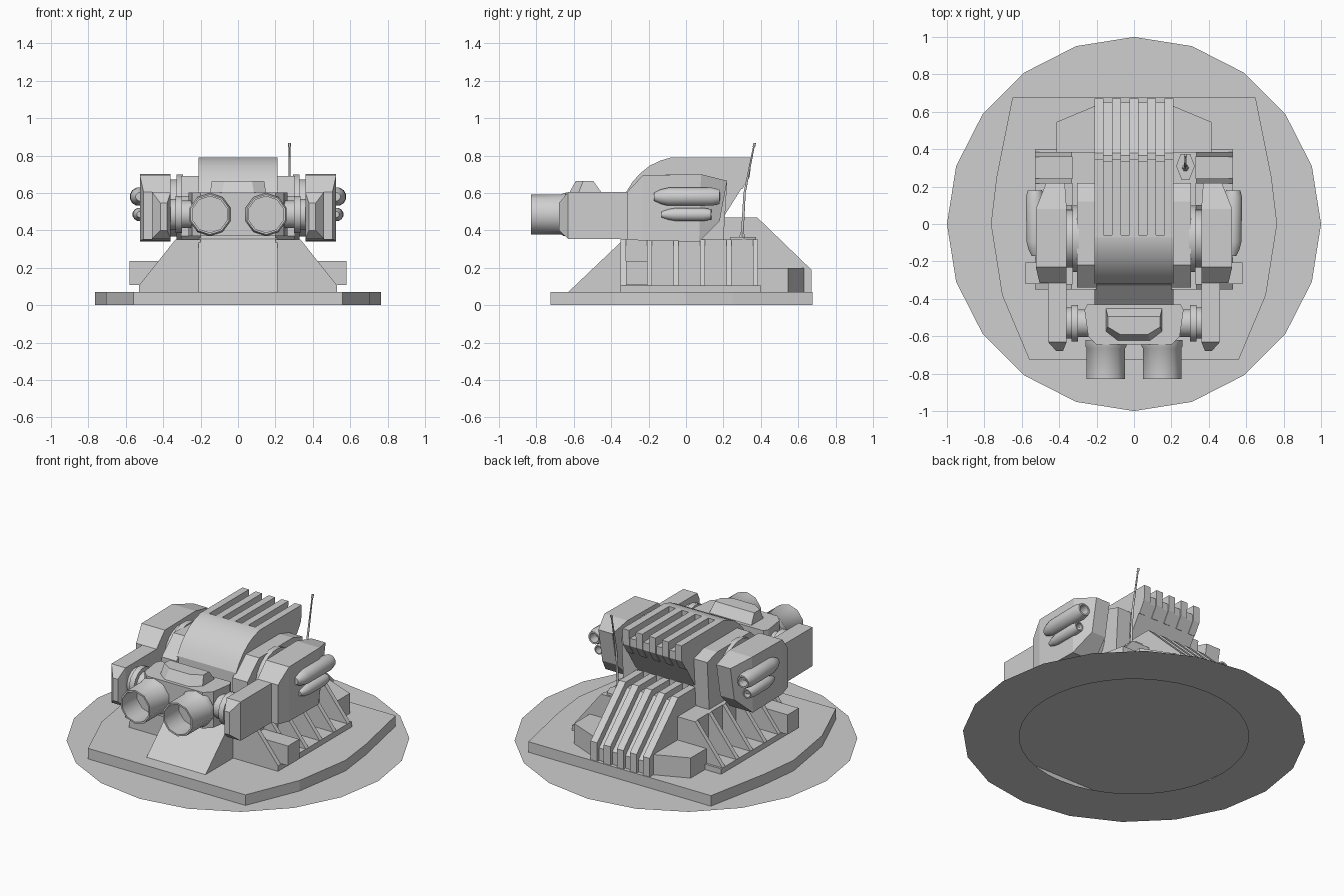
import bpy, bmesh, math
from mathutils import Vector

if "Cube" in bpy.data.objects:
    bpy.data.objects.remove(bpy.data.objects["Cube"])

grey = bpy.data.materials.new("plain_grey")
grey.diffuse_color = (0.62, 0.62, 0.62, 1)
grey.use_nodes = True
grey.node_tree.nodes["Principled BSDF"].inputs["Base Color"].default_value = grey.diffuse_color


def build(name, verts, faces, mirror=False, smooth=0):
    bm = bmesh.new()
    vs = [bm.verts.new(v) for v in verts]
    for f in faces:
        bm.faces.new([vs[i] for i in f])
    bmesh.ops.remove_doubles(bm, verts=bm.verts, dist=1e-5)
    bmesh.ops.recalc_face_normals(bm, faces=bm.faces)
    me = bpy.data.meshes.new(name)
    bm.to_mesh(me)
    bm.free()
    me.materials.append(grey)
    ob = bpy.data.objects.new(name, me)
    bpy.context.collection.objects.link(ob)
    if smooth:
        bpy.ops.object.select_all(action='DESELECT')
        bpy.context.view_layer.objects.active = ob
        ob.select_set(True)
        bpy.ops.object.shade_smooth_by_angle(angle=math.radians(smooth))
    if mirror:
        ob.modifiers.new("mirror", 'MIRROR').use_mirror_merge = False
    return ob


def skin(name, rings, first_cap=True, last_cap=True, **kw):
    """Join equal rings of points into a solid."""
    n = len(rings[0])
    faces = [(k * n + i, k * n + (i + 1) % n, (k + 1) * n + (i + 1) % n, (k + 1) * n + i)
             for k in range(len(rings) - 1) for i in range(n)]
    last = (len(rings) - 1) * n
    if first_cap:
        faces.append(tuple(range(n)))
    if last_cap:
        faces.append(tuple(range(last, last + n)))
    return build(name, [p for r in rings for p in r], faces, **kw)


def side_prism(name, pts, x0, x1, **kw):
    return skin(name, [[(x, y, z) for y, z in pts] for x in (x0, x1)], **kw)


def plan_prism(name, pts, z0, z1, **kw):
    return skin(name, [[(x, y, z) for x, y in pts] for z in (z0, z1)], **kw)


def front_prism(name, pts, y0, y1, **kw):
    return skin(name, [[(x, y, z) for x, z in pts] for y in (y0, y1)], **kw)


def box(name, x0, x1, y0, y1, z0, z1, **kw):
    return plan_prism(name, [(x0, y0), (x1, y0), (x1, y1), (x0, y1)], z0, z1, **kw)


def loft(name, sections, **kw):
    """Rectangles (y at bottom, y at top, x0, x1, z0, z1) joined along y."""
    return skin(name, [[(a, yb, c), (b, yb, c), (b, yt, d), (a, yt, d)]
                       for yb, yt, a, b, c, d in sections], **kw)


def lathe(name, profile, start, direction, sides, **kw):
    """Profile of (distance, radius) turned about a direction."""
    d = Vector(direction).normalized()
    u = d.cross(Vector((0, 0, 1)) if abs(d.z) < 0.7 else Vector((1, 0, 0))).normalized()
    w = d.cross(u)
    rings = []
    for t, r in profile:
        angles = [2 * math.pi * (i + 0.5) / sides for i in range(sides)]
        rings.append([Vector(start) + d * t + (u * math.cos(a) + w * math.sin(a)) * r
                      for a in angles])
    return skin(name, rings, **kw)


# Ground ring and hollow base plate
skin("ground_ring", [[(r * math.sin(i * math.pi / 20), r * math.cos(i * math.pi / 20), 0)
                      if r < 0.9 else
                      tuple((Vector((math.sin(a * math.pi / 10), math.cos(a * math.pi / 10), 0))
                             + Vector((math.sin(b * math.pi / 10), math.cos(b * math.pi / 10), 0)))
                            / 2)
                      for i in range(40) for a, b in [(i // 2, (i + 1) // 2)]]
                     for r in (1.0, 0.67)], first_cap=False, last_cap=False)
half = [(0.65, 0.675), (0.735, 0.25), (0.765, 0), (0.705, -0.38), (0.56, -0.725)]
plan_prism("base_plate", half + [(-x, y) for x, y in reversed(half)], 0.002, 0.07,
           first_cap=False)

# Pedestal with sloped front, and cooling fins down its back
side_prism("pedestal", [(-0.63, 0.07), (-0.33, 0.355), (0.2, 0.355), (0.2, 0.43),
                        (0.365, 0.43), (0.65, 0.15), (0.65, 0.07)], -0.21, 0.21)
step = 0.42 / 9
for i in range(5):
    x = -0.21 + 2 * i * step
    side_prism("pedestal_fin", [(0.2, 0.07), (0.2, 0.47), (0.38, 0.47), (0.67, 0.19),
                                (0.67, 0.07)], x, x + step)
    side_prism("body_fin", [(-0.07, 0.71), (-0.07, 0.79), (0.345, 0.79), (0.343, 0.69),
                            (0.30, 0.62), (0.2, 0.66)], x, x + step)

# Pedestal flanks with buttress ribs
box("flank", 0.2, 0.33, -0.335, 0.375, 0.07, 0.35, mirror=True)
box("flank_sill", 0.2, 0.53, -0.35, 0.40, 0.07, 0.105, mirror=True)
for i in range(6):
    y = -0.35 + i * 0.1415
    front_prism("buttress_rib", [(0.2, 0.07), (0.53, 0.07), (0.53, 0.105), (0.335, 0.35),
                                 (0.2, 0.35)], y, y + 0.028, mirror=True)
box("flank_box", 0.3, 0.58, -0.32, -0.205, 0.108, 0.235, mirror=True)
plan_prism("rear_block", [(0.2, 0.38), (0.415, 0.38), (0.415, 0.545), (0.2, 0.635)],
           0.07, 0.2, mirror=True)

# Central body with rounded front and overhanging back
side_prism("body", [(-0.33, 0.35), (-0.32, 0.605), (-0.285, 0.66), (-0.245, 0.705),
                    (-0.195, 0.745), (-0.14, 0.772), (-0.08, 0.79), (-0.06, 0.79),
                    (-0.06, 0.735), (0.335, 0.735), (0.335, 0.685), (0.2, 0.47), (0.2, 0.35)],
           -0.21, 0.21, smooth=25)
side_prism("shoulder", [(-0.34, 0.37), (-0.34, 0.58), (-0.22, 0.69), (0.12, 0.69),
                        (0.22, 0.66), (0.2, 0.35), (-0.32, 0.35)], 0.2, 0.305, mirror=True)
lathe("shoulder_joint", [(0, 0.18), (0.035, 0.18), (0.035, 0.155), (0.08, 0.155)],
      (0.295, -0.08, 0.52), (1, 0, 0), 20, mirror=True, smooth=30)

# Arms: bulky rear pod and slim forward beam
loft("arm_pod", [(-0.315, -0.315, 0.36, 0.505, 0.352, 0.605),
                 (-0.23, -0.23, 0.36, 0.525, 0.345, 0.695),
                 (0.07, 0.08, 0.36, 0.525, 0.34, 0.70),
                 (0.18, 0.22, 0.37, 0.47, 0.45, 0.665)], mirror=True)
loft("arm_beam", [(-0.68, -0.68, 0.38, 0.415, 0.40, 0.545),
                  (-0.63, -0.63, 0.36, 0.46, 0.355, 0.605),
                  (-0.3, -0.3, 0.36, 0.46, 0.352, 0.605)], mirror=True)

# Side tubes on the pods, open at the back
for name, z, r, y0, y1 in (("upper_tube", 0.58, 0.05, -0.17, 0.18),
                           ("lower_tube", 0.485, 0.036, -0.13, 0.135)):
    n = y1 - y0
    lathe(name, [(0, r * 0.45), (0.035, r * 0.8), (0.075, r), (n - 0.04, r), (n, r * 0.8),
                 (n, r * 0.6), (n - 0.06, r * 0.6)], (0.525, y0, z), (0.015, 1, 0), 12,
          mirror=True, smooth=35)

# Front gun housing held between the arms
plan_prism("gun_housing", [(-0.2, -0.645), (0.2, -0.645), (0.245, -0.60), (0.265, -0.46),
                           (0.25, -0.43), (-0.25, -0.43), (-0.265, -0.46), (-0.245, -0.60)],
           0.37, 0.602)
skin("housing_hump", [[(-0.15, -0.45, 0.6), (0.15, -0.45, 0.6), (0.15, -0.575, 0.6),
                       (0.085, -0.625, 0.6), (-0.085, -0.625, 0.6), (-0.15, -0.575, 0.6)],
                      [(-0.14, -0.495, 0.663), (0.14, -0.495, 0.663), (0.14, -0.55, 0.663),
                       (0.075, -0.59, 0.663), (-0.075, -0.59, 0.663), (-0.14, -0.55, 0.663)]])
lathe("housing_pivot", [(0, 0.075), (0.06, 0.075), (0.06, 0.1), (0.095, 0.1), (0.095, 0.085),
                        (0.125, 0.085)], (0.24, -0.53, 0.485), (1, 0, 0), 16,
      mirror=True, smooth=30)
lathe("gun_barrel", [(0, 0.115), (0.035, 0.115), (0.045, 0.108), (0.21, 0.108), (0.21, 0.097),
                     (0.06, 0.097)], (0.15, -0.62, 0.485), (0, -1, 0), 10,
      mirror=True, smooth=40)

# Antenna on a six-sided foot
plan_prism("antenna_foot", [(0.25, 0.375), (0.30, 0.375), (0.325, 0.31), (0.295, 0.235),
                            (0.255, 0.235), (0.225, 0.31)], 0.345, 0.365)
lathe("antenna_socket", [(0, 0.02), (0.03, 0.01)], (0.275, 0.30, 0.36), (0, 0, 1), 6)
rod = [(0.30, 0.365, 0.008), (0.313, 0.60, 0.007), (0.362, 0.845, 0.005),
       (0.363, 0.848, 0.008), (0.367, 0.866, 0.008)]
skin("antenna_rod", [[(0.275 + r * math.cos(a), y + r * math.sin(a), z)
                      for a in (k * math.pi / 3 for k in range(6))] for y, z, r in rod],
     smooth=65)
